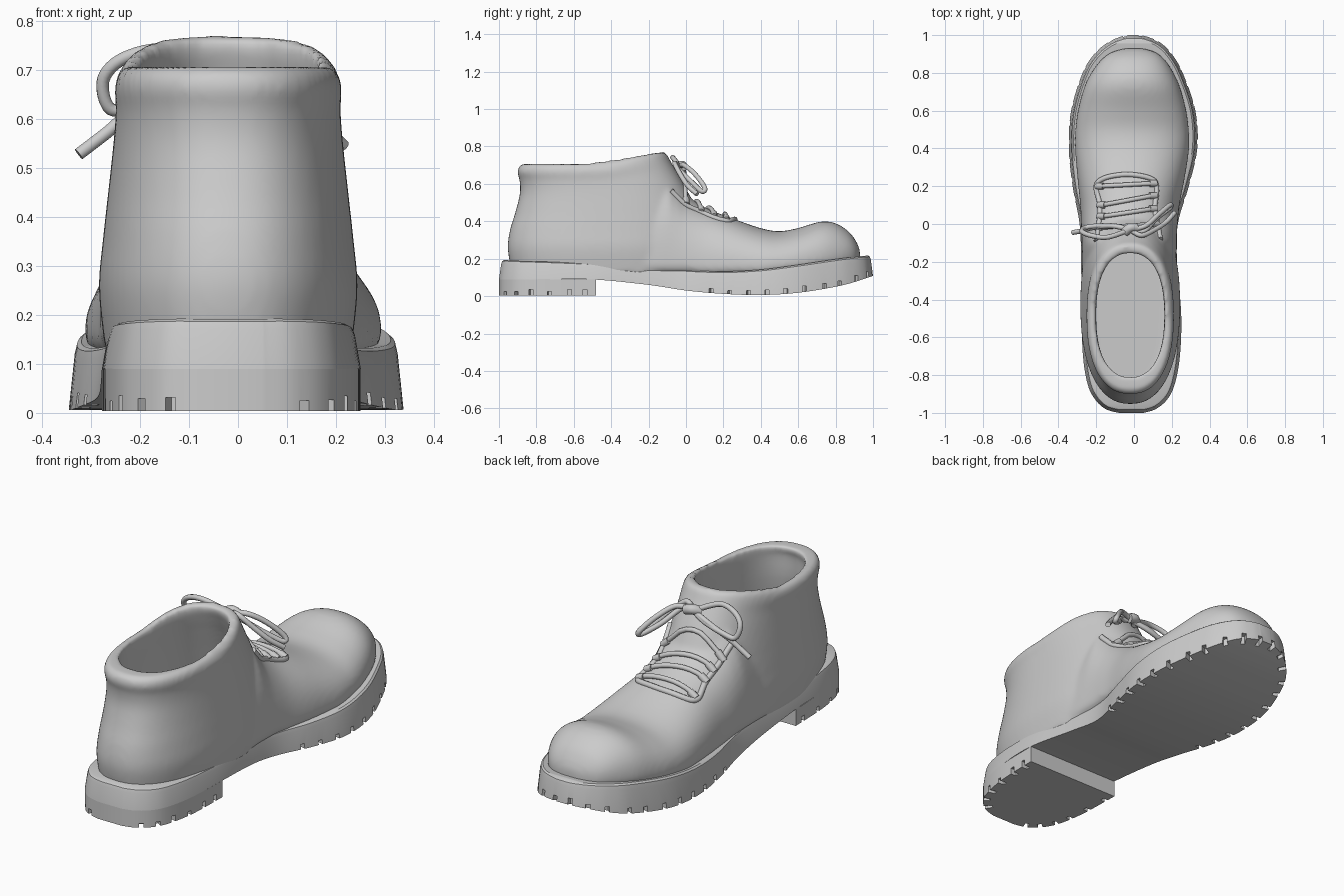
import bpy, bmesh, math, random
from mathutils import Vector, Matrix
from mathutils.bvhtree import BVHTree

if "Cube" in bpy.data.objects:
    bpy.data.objects.remove(bpy.data.objects["Cube"])

random.seed(3)


def spline(pts, n=6, closed=False):
    """Catmull-Rom resampling of tuples of any length."""
    out, m = [], len(pts)
    get = (lambda i: pts[i % m]) if closed else (lambda i: pts[max(0, min(m - 1, i))])
    for i in range(m if closed else m - 1):
        a, b, c, d = (get(i + k) for k in (-1, 0, 1, 2))
        for k in range(n):
            t = k / n
            out.append(tuple(0.5 * (2*q + (r - p)*t + (2*p - 5*q + 4*r - s)*t*t + (3*q - p - 3*r + s)*t**3)
                             for p, q, r, s in zip(a, b, c, d)))
    return out if closed else out + [tuple(pts[-1])]


def new_object(name, bm):
    bmesh.ops.recalc_face_normals(bm, faces=bm.faces)
    me = bpy.data.meshes.new(name)
    bm.to_mesh(me)
    bm.free()
    ob = bpy.data.objects.new(name, me)
    bpy.context.collection.objects.link(ob)
    return ob


def add_loft(bm, rings, strip_caps=False):
    vs = [[bm.verts.new(p) for p in r] for r in rings]
    n = len(vs[0])
    for a, b in zip(vs, vs[1:]):
        for i in range(n):
            bm.faces.new((a[i], a[(i + 1) % n], b[(i + 1) % n], b[i]))
    for cap in (vs[0], vs[-1]):
        if strip_caps:
            for i in range(n // 2 - 1):
                bm.faces.new((cap[i], cap[i + 1], cap[n - 2 - i], cap[n - 1 - i]))
        else:
            bm.faces.new(cap)


def bake(ob, angle, cutter):
    """Apply modifiers, drop the cutter, shade smooth."""
    bpy.ops.object.select_all(action='DESELECT')
    bpy.context.view_layer.objects.active = ob
    ob.select_set(True)
    bpy.ops.object.convert(target='MESH')
    bpy.data.objects.remove(cutter)
    bpy.ops.object.shade_smooth_by_angle(angle=math.radians(angle))


def cut(ob, cutter):
    cutter.hide_render = True
    mod = ob.modifiers.new("cut", 'BOOLEAN')
    mod.operation, mod.solver, mod.object = 'DIFFERENCE', 'EXACT', cutter


def se(v, n):
    return math.copysign(abs(v) ** (2 / n), v)


ANGLES = [2 * math.pi * i / 64 for i in range(64)]


def oval(z, yb, yf, w, n=2.3):
    """Horizontal ankle ring, rising towards the tongue."""
    ring = []
    for a in ANGLES:
        y = (yb + yf) / 2 + (yf - yb) / 2 * se(math.sin(a), n)
        t = max(0, min(1, (y + 0.5) / 0.4))
        rise = 0.065 * t * t * (3 - 2 * t) * max(0, min(1, (z - 0.45) / 0.24))
        ring.append((-0.02 + w * se(math.cos(a), n), y, z + rise))
    return ring


def arch(y, cx, w, zc, top, n=2.2):
    """Vertical forefoot section."""
    return [(cx + w * se(math.cos(a), n), y,
             zc + (top - zc if math.sin(a) > 0 else 0.09) * se(math.sin(a), n)) for a in ANGLES]


# Upper: forefoot and ankle lofts fused, hollowed and softened
forefoot = [(-.3, -.025, .25, .17, .58), (-.12, -.025, .252, .17, .69), (-.06, -.025, .253, .17, .63),
            (0, -.025, .256, .17, .545), (.1, -.022, .263, .16, .475), (.25, -.015, .285, .16, .415),
            (.4, -.01, .302, .16, .363), (.5, -.01, .3, .17, .347), (.6, -.01, .287, .18, .364),
            (.72, -.01, .255, .2, .398), (.8, -.008, .218, .21, .389), (.87, -.005, .168, .22, .345),
            (.91, -.002, .115, .22, .292), (.93, 0, .045, .22, .245)]
ankle = [(.12, -.93, .1, .25), (.25, -.953, .1, .264), (.35, -.942, .09, .256), (.45, -.912, .06, .245),
         (.55, -.888, 0, .234), (.62, -.89, -.05, .229), (.66, -.902, -.08, .232),
         (.69, -.895, -.1, .225), (.706, -.875, -.115, .21)]
bm = bmesh.new()
add_loft(bm, [arch(*s) for s in spline(forefoot)])
add_loft(bm, [oval(*s) for s in spline(ankle, 4)])
upper = new_object("upper", bm)
bm = bmesh.new()
well = [(.2, -.87, .02, .205), (.4, -.85, -.02, .197), (.55, -.825, -.09, .188),
        (.66, -.82, -.145, .18), (.71, -.808, -.155, .184), (.95, -.8, -.155, .19)]
add_loft(bm, [oval(*s) for s in spline(well, 3)])
well_cutter = new_object("well_cutter", bm)


def remesh():
    mod = upper.modifiers.new("fuse", 'REMESH')
    mod.mode, mod.voxel_size = 'VOXEL', 0.011


remesh()
cut(upper, well_cutter)
remesh()
soft = upper.modifiers.new("soften", 'SMOOTH')
soft.factor, soft.iterations = 0.5, 8
bake(upper, 180, well_cutter)

# Sole stations: y, left x, right x, bottom z, top z
stations = [(-1, -.08, .05, .09, .192), (-.98, -.15, .115, .09, .192), (-.93, -.205, .175, .09, .19),
            (-.85, -.245, .215, .09, .187), (-.7, -.27, .243, .09, .182), (-.48, -.278, .25, .088, .172),
            (-.2, -.28, .228, .06, .155), (0, -.288, .232, .03, .138), (.2, -.325, .29, .012, .132),
            (.4, -.345, .335, .006, .142), (.6, -.333, .325, .018, .167), (.8, -.272, .258, .05, .196),
            (.9, -.21, .2, .075, .208), (.96, -.14, .14, .095, .214), (.99, -.075, .075, .105, .216),
            (1, -.03, .03, .108, .216)]


def slab(name, rows, levels, y_from, y_to):
    """Slab from stations, with lug notches around the lower edge between two y values."""
    edge = [(r[2], r[0], r[3], r[4]) for r in rows] + [(r[1], r[0], r[3], r[4]) for r in reversed(rows)]
    n = len(edge)
    normals = []
    for i in range(n):
        a, b = edge[i - 1], edge[(i + 1) % n]
        normals.append(Vector((b[1] - a[1], a[0] - b[0], 0)).normalized())
    bm = bmesh.new()
    add_loft(bm, [[(e[0] - m.x * inset, e[1] - m.y * inset, e[2] + (e[3] - e[2]) * t)
                   for e, m in zip(edge, normals)] for inset, t in levels], True)
    ob = new_object(name, bm)
    bm = bmesh.new()
    gap = 0
    for i in range(1, n):
        e, m = edge[i], normals[i]
        gap += math.dist(e[:2], edge[i - 1][:2])
        if gap > 0.085 and y_from < e[1] < y_to:
            gap = random.uniform(-0.015, 0.015)
            bmesh.ops.create_cube(bm, size=1, matrix=Matrix.Translation((e[0], e[1], e[2])) @
                                  Matrix.Rotation(math.atan2(m.y, m.x), 4, 'Z') @
                                  Matrix.Diagonal((random.uniform(.05, .08), .022, random.uniform(.04, .065), 1)))
    notches = new_object(name + "_notch_cutter", bm)
    cut(ob, notches)
    bake(ob, 35, notches)


slab("sole", spline(stations), [(0, 0), (.012, .8), (.017, .95), (.026, 1)], .12, 1.1)
heel_rows = [(y, l, r, .004, zb) for y, l, r, zb, zt in spline(stations[:6])]
slab("heel", heel_rows, [(0, 0), (0, 1)], -1.1, -.52)

# Lacing: tubes laid on the upper or hung in the air
tree = BVHTree.FromObject(upper, bpy.context.evaluated_depsgraph_get())


def on_upper(x, y, lift):
    hit = tree.ray_cast(Vector((x, y, 2)), Vector((0, 0, -1)))[0]
    return (x, y, hit.z + lift)


def tube(name, pts, radius):
    cu = bpy.data.curves.new(name, 'CURVE')
    cu.dimensions, cu.bevel_depth, cu.bevel_resolution, cu.use_fill_caps = '3D', radius, 3, True
    sp = cu.splines.new('POLY')
    sp.points.add(len(pts) - 1)
    for p, q in zip(sp.points, pts):
        p.co = (*q, 1)
    bpy.context.collection.objects.link(bpy.data.objects.new(name, cu))


facing = [(-.2, -.09), (-.185, 0), (-.18, .1), (-.2, .2), (-.15, .245), (-.03, .262), (.09, .24),
          (.12, .19), (.11, .08), (.125, 0), (.14, -.08)]
tube("lace_facing", [on_upper(x, y, 0) for x, y in spline(facing)], .014)
for i, (a, b) in enumerate([((-.18, .2), (.1, .215)), ((-.17, .1), (.1, .15)),
                            ((-.17, .04), (.1, .08)), ((-.18, -.02), (.11, .0))]):
    bar = [(a[0] + (b[0] - a[0]) * k / 8, a[1] + (b[1] - a[1]) * k / 8) for k in range(9)]
    tube(f"lace_bar_{i + 1}", [on_upper(x, y, .01) for x, y in bar], .012)
    for side, (x, y) in zip(("left", "right"), (a, b)):
        bump = [on_upper(x + d, y, .006) for d in (-.018, 0, .018)]
        tube(f"eyelet_{side}_{i + 1}", bump, .018)

knot = (-.02, -.03, .69)
bow = {
    "lace_loop_left": [knot, (-.14, -.07, .74), (-.23, -.06, .725), (-.275, -.04, .68), (-.26, -.02, .62),
                       (-.2, -.01, .63), (-.1, -.01, .66), knot],
    "lace_end_left": [knot, (-.12, -.01, .66), (-.22, -.02, .61), (-.27, -.035, .57), (-.325, -.045, .528)],
    "lace_loop_right": [knot, (.06, -.01, .7), (.13, .05, .65), (.19, .1, .58), (.19, .085, .56),
                        (.12, .03, .61), (.05, -.04, .68), knot],
    "lace_end_right": [knot, (.04, -.06, .71), (.11, -.03, .65), (.17, .01, .59), (.215, .06, .545)],
    "lace_knot": [(-.05, -.045, .69), (-.02, -.02, .7), (.015, -.02, .69)],
}
for name, pts in bow.items():
    tube(name, spline(pts), .024 if name == "lace_knot" else .013)
